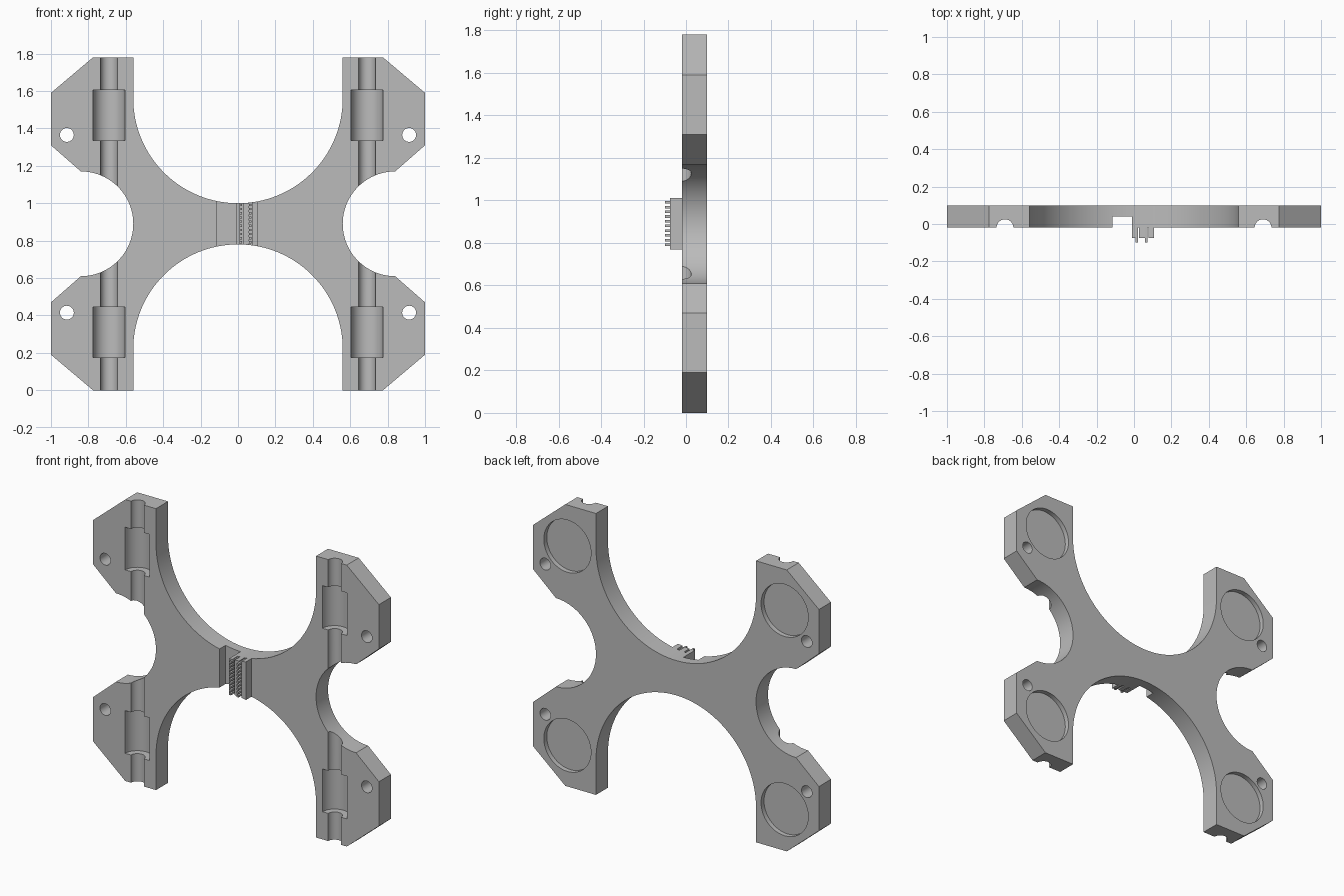
import bpy, bmesh, math
from mathutils import Matrix

cube = bpy.data.objects.get("Cube")
if cube:
    bpy.data.objects.remove(cube, do_unlink=True)

FRONT, BACK, MID = -0.02, 0.10, 0.89

grey = bpy.data.materials.new("plain grey")
grey.use_nodes = True
grey.diffuse_color = (0.5, 0.5, 0.5, 1)
grey.node_tree.nodes["Principled BSDF"].inputs["Base Color"].default_value = (0.5, 0.5, 0.5, 1)


def finish(name, bm):
    bmesh.ops.recalc_face_normals(bm, faces=bm.faces)
    me = bpy.data.meshes.new(name)
    bm.to_mesh(me)
    bm.free()
    me.materials.append(grey)
    ob = bpy.data.objects.new(name, me)
    bpy.context.collection.objects.link(ob)
    return ob


def add_prism(bm, pts, y0, y1):
    """Extrude an (x, z) outline from y0 to y1."""
    face = bm.faces.new([bm.verts.new((x, y0, z)) for x, z in pts])
    ext = bmesh.ops.extrude_face_region(bm, geom=[face])
    for v in ext["geom"]:
        if isinstance(v, bmesh.types.BMVert):
            v.co.y = y1


def prism(name, pts, y0, y1):
    bm = bmesh.new()
    add_prism(bm, pts, y0, y1)
    return finish(name, bm)


def cylinder(name, r, length, loc, along_y=False):
    bm = bmesh.new()
    m = Matrix.Translation(loc)
    if along_y:
        m = m @ Matrix.Rotation(math.pi / 2, 4, 'X')
    bmesh.ops.create_cone(bm, cap_ends=True, segments=64, radius1=r, radius2=r,
                          depth=length, matrix=m)
    return finish(name, bm)


def cut(target, cutter):
    mod = target.modifiers.new("cut", 'BOOLEAN')
    mod.operation = 'DIFFERENCE'
    mod.solver = 'EXACT'
    mod.object = cutter
    bpy.context.view_layer.objects.active = target
    bpy.ops.object.modifier_apply(modifier=mod.name)
    bpy.data.objects.remove(cutter, do_unlink=True)


def arc(cx, cz, r, a0, a1, n):
    return [(cx + r * math.cos(math.radians(a0 + (a1 - a0) * i / n)),
             cz + r * math.sin(math.radians(a0 + (a1 - a0) * i / n))) for i in range(n + 1)]


def edge_z(x):
    """Half height of the bridge at x, following the big arcs."""
    return 1.56 - math.sqrt(0.56 ** 2 - x * x) - MID


# Plate outline: upper right quarter, then mirrored round the centre
quarter = arc(0, 1.56, 0.56, -90, 0, 32)
quarter += [(0.56, 1.78), (0.775, 1.78), (1.0, 1.59), (1.0, 1.31)]
quarter += arc(0.84, MID, 0.28, 90, 180, 24)
lower = [(x, 2 * MID - z) for x, z in reversed(quarter[:-1])]
right = quarter + lower
left = [(-x, z) for x, z in reversed(right[1:-1])]
plate = prism("cross_plate", right + left, FRONT, BACK)

# Rod grooves, wide pockets, bolt holes and round back recesses
for sx in (-1, 1):
    cut(plate, cylinder("rod_cutter", 0.045, 2.2, (sx * 0.69, FRONT, MID)))
    for sz in (-1, 1):
        cut(plate, cylinder("pocket_cutter", 0.085, 0.27, (sx * 0.69, FRONT, MID + sz * 0.58)))
        cut(plate, cylinder("hole_cutter", 0.037, 0.5, (sx * 0.915, 0.04, MID + sz * 0.475), True))
        cut(plate, cylinder("recess_cutter", 0.165, 0.06, (sx * 0.76, BACK, MID + sz * 0.63), True))

# Slot across the middle of the bridge
cut(plate, prism("slot_cutter", [(-0.115, 0.6), (-0.01, 0.6), (-0.01, 1.2), (-0.115, 1.2)], -0.2, 0.04))

# Belt clamp: three upright fins that follow the bridge edges
bm = bmesh.new()
for x0, x1 in ((-0.01, 0.012), (0.028, 0.06), (0.078, 0.108)):
    e0, e1 = edge_z(x0), edge_z(x1)
    add_prism(bm, [(x0, MID - e0), (x1, MID - e1), (x1, MID + e1), (x0, MID + e0)], -0.075, FRONT + 0.005)
finish("clamp_fins", bm)

# Two rows of small teeth beside the fins
bm = bmesh.new()
for x0 in (0.008, 0.06):
    for i in range(10):
        z = 0.785 + i * 0.0222
        add_prism(bm, [(x0, z), (x0 + 0.013, z), (x0 + 0.013, z + 0.012), (x0, z + 0.012)],
                  -0.1, FRONT + 0.005)
finish("clamp_teeth", bm)

bpy.ops.object.select_all(action='DESELECT')
plate.select_set(True)
bpy.context.view_layer.objects.active = plate
bpy.ops.object.shade_smooth_by_angle(angle=math.radians(25))
